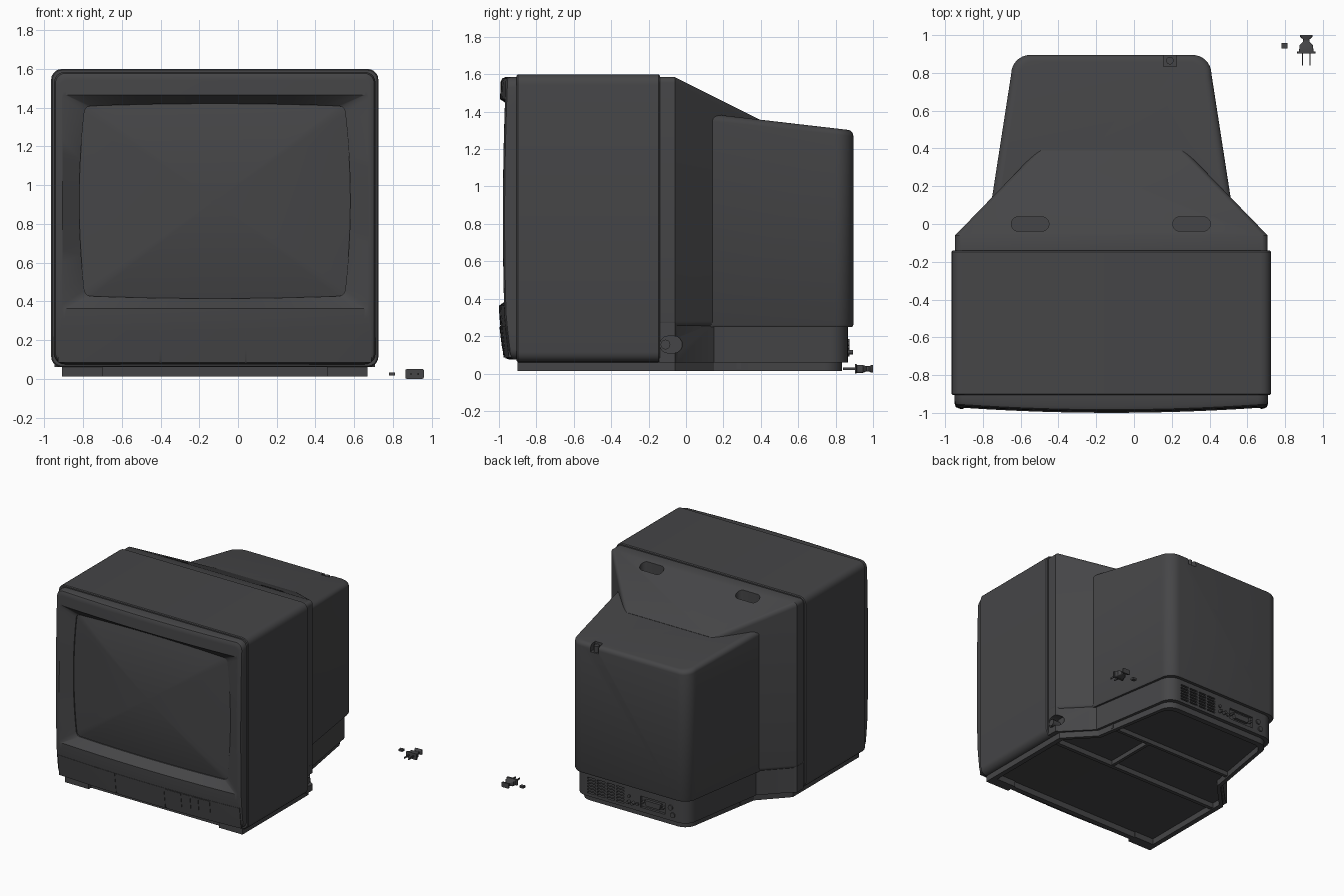
import bpy, bmesh
from math import sin, cos, pi

if "Cube" in bpy.data.objects:
    bpy.data.objects.remove(bpy.data.objects["Cube"])

CX, CZ = -0.12, 0.83          # centre line of the set
mat = bpy.data.materials.new("charcoal")
mat.diffuse_color = (0.06, 0.06, 0.063, 1)
mat.use_nodes = True
mat.node_tree.nodes["Principled BSDF"].inputs["Base Color"].default_value = mat.diffuse_color


def mesh(name, verts, faces):
    me = bpy.data.meshes.new(name)
    me.from_pydata(verts, [], faces)
    bm = bmesh.new()
    bm.from_mesh(me)
    bmesh.ops.recalc_face_normals(bm, faces=bm.faces)
    bm.to_mesh(me)
    bm.free()
    me.materials.append(mat)
    ob = bpy.data.objects.new(name, me)
    bpy.context.collection.objects.link(ob)
    return ob


def loft(name, rings, caps=True, loop=False):
    n, k = len(rings[0]), len(rings)
    faces = [(i * n + j, i * n + (j + 1) % n, (i + 1) % k * n + (j + 1) % n, (i + 1) % k * n + j)
             for i in range(k if loop else k - 1) for j in range(n)]
    if caps and not loop:
        faces += [tuple(range(n)), tuple(range((k - 1) * n, k * n))]
    return mesh(name, [p for r in rings for p in r], faces)


def boxes(name, specs):
    v, f = [], []
    for x0, x1, y0, y1, z0, z1 in specs:
        b = len(v)
        v += [(x, y, z) for z in (z0, z1) for x, y in ((x0, y0), (x1, y0), (x1, y1), (x0, y1))]
        f += [tuple(b + i for i in q) for q in
              ((0, 3, 2, 1), (4, 5, 6, 7), (0, 1, 5, 4), (1, 2, 6, 5), (2, 3, 7, 6), (3, 0, 4, 7))]
    return mesh(name, v, f)


def rrect(cx, cz, hx, hz, r, m=0, bx=0, bz=0, k=6):
    """Rounded rectangle, m extra points per side, sides bulged by bx / bz."""
    pts = []
    for q, (sx, sz) in enumerate(((1, 1), (-1, 1), (-1, -1), (1, -1))):
        arc = [(sx * (hx - r) + r * cos(a), sz * (hz - r) + r * sin(a))
               for a in ((q + i / (k - 1)) * pi / 2 for i in range(k))]
        nx, nz = [(-(hx - r), hz), (-hx, -(hz - r)), (hx - r, -hz), (hx, hz - r)][q]
        ex, ez = arc[-1]
        pts += arc + [(ex + (nx - ex) * t, ez + (nz - ez) * t)
                      for t in ((i + 1) / (m + 1) for i in range(m))]
    return [(cx + x + x / hx * bx * (1 - (z / hz) ** 2), cz + z + z / hz * bz * (1 - (x / hx) ** 2))
            for x, z in pts]


def along_y(ring, y):
    return [(x, y(x, z) if callable(y) else y, z) for x, z in ring]


def rod(name, axis, a0, a1, u, v, ru, rv=None, r=None):
    """Capsule or cylinder section extruded along an axis."""
    rv = rv or ru
    ring = rrect(u, v, ru, rv, r or min(ru, rv) * 0.999)
    put = {'x': lambda p, a: (a, p[0], p[1]), 'y': lambda p, a: (p[0], a, p[1]),
           'z': lambda p, a: (p[0], p[1], a)}[axis]
    return loft(name, [[put(p, a) for p in ring] for a in (a0, a1)])


def cut(ob, *cutters):
    for c in cutters:
        c.hide_render = True
        m = ob.modifiers.new("cut", 'BOOLEAN')
        m.operation, m.solver, m.object = 'DIFFERENCE', 'EXACT', c
        bpy.context.view_layer.objects.active = ob
        bpy.ops.object.modifier_apply(modifier=m.name)
        bpy.data.objects.remove(c)


def plan(half, ax, ay, r=0.1):
    """Mirror a half outline that ends in a rounded back corner."""
    half = half + [(ax + r * cos(a), ay + r * sin(a)) for a in (i * pi / 16 for i in range(9))]
    return [(CX + x, y) for x, y in half] + [(CX - x, y) for x, y in reversed(half)]


def scaled(pts, s, cy, z):
    return [(CX + (x - CX) * s, cy + (y - cy) * s, z(y) if callable(z) else z) for x, y in pts]


# curved front surface of the bezel
def front(x, z, d=0):
    u, w = (x - CX) / 0.83, (z - CZ) / 0.77
    return -1.006 + 0.03 * u * u + 0.017 * w * w + max(0, 0.3 - z) * 0.083 + d


# main case
loft("main_case", [along_y(rrect(CX, CZ, 0.845 - d, 0.77 - d, 0.055 - d), y)
                   for y, d in ((-0.905, 0.006), (-0.899, 0), (-0.147, 0), (-0.14, 0.006))])

# bezel: outer edge, curved face, sloped screen recess
outer = rrect(CX, CZ, 0.805, 0.73, 0.04, 14)
opening = rrect(-0.117, 0.915, 0.79, 0.552, 0.02, 14)
aperture = rrect(CX, 0.918, 0.67, 0.49, 0.03, 14, 0.03, 0.013)
rings = [along_y(rrect(CX, CZ, 0.83 - i, 0.755 - i, 0.055 - i * 0.5, 14), y) for i, y in
         ((0, -0.9), (0, lambda x, z: front(x, z, 0.025)), (0.007, lambda x, z: front(x, z, 0.007)))]
for t in (0, 0.2, 0.4, 0.6, 0.8, 1):
    rings.append(along_y([(a + (c - a) * t, b + (d - b) * t)
                          for (a, b), (c, d) in zip(outer, opening)], front))
rings += [along_y(aperture, -0.925), along_y(aperture, -0.91)]
loft("bezel", rings)

# bulging glass
loft("screen_glass", [along_y([(CX + (x - CX) * s, 0.918 + (z - 0.918) * s) for x, z in aperture],
                              -0.916 - 0.056 * (1 - s * s))
                      for s in (1, 0.9, 0.78, 0.64, 0.48, 0.32, 0.16, 0.03)])


# control strip panels that follow the front curve
def panel(name, x0, x1, z0, z1, d, n=10):
    secs = []
    for i in range(n + 1):
        x = x0 + (x1 - x0) * i / n
        secs.append([(x, front(x, z, e), z) for z, e in
                     ((z0, 0.01), (z0, -d), ((z0 + z1) / 2, -d), (z1, -d), (z1, 0.01))])
    return loft(name, secs)


for nm, x0, x1 in (("left", -0.93, -0.405), ("middle", -0.395, 0.035), ("right", 0.045, 0.69)):
    panel(nm + "_front_panel", x0, x1, 0.085, 0.255, 0.003)
for i, (x0, x1) in enumerate(((0.05, 0.185), (0.195, 0.265), (0.275, 0.335), (0.345, 0.435))):
    panel(f"front_button_{i + 1}", x0, x1, 0.135, 0.25, 0.0065, 4)

# sloping hood behind the case, with two grip slots
hood = loft("rear_hood", [along_y(rrect(CX, (0.25 + t) / 2, h, (t - 0.25) / 2, 0.03), y)
                          for y, h, t in ((-0.145, 0.827, 1.585), (-0.06, 0.827, 1.585),
                                          (0.39, 0.39, 1.36))])
cut(hood, *[rod("slot_cutter", 'z', 1.48, 1.7, x, 0, 0.1, 0.038) for x in (-0.55, 0.305)])

# tube housing with rounded top rim and a cable notch
neck_plan = plan([(0.66, -0.05), (0.63, 0.15)], 0.43, 0.795)
rings = [scaled(neck_plan, 0.99, 0.4, 0.25), scaled(neck_plan, 1, 0.4, 0.262)]
for i in range(6):
    a = i * pi / 10
    rings.append(scaled(neck_plan, 1 - 0.035 * (1 - cos(a)) / 0.52, 0.4,
                        lambda y, a=a: 1.4 - 0.108 * y - 0.035 * (1 - sin(a))))
neck = loft("tube_housing", rings)
cut(neck, boxes("notch_cutter", [(0.155, 0.225, 0.835, 0.95, 1.245, 1.45)]))
rod("cable_hook_post", 'z', 1.24, 1.295, 0.19, 0.865, 0.02)

# skirt below the housing, with vents, port recess and side dial recess
skirt_plan = plan([(0.827, -0.145), (0.827, -0.06), (0.8, -0.045), (0.61, 0.15)], 0.41, 0.765)
skirt = loft("skirt", [scaled(skirt_plan, 1, 0.3, z) for z in (0.06, 0.27)])
cut(skirt,
    boxes("vent_cutter", [(x, x + 0.07, 0.82, 0.9, z, z + 0.012)
                          for x in (-0.055 + 0.085 * i for i in range(4))
                          for z in (0.085 + 0.023 * j for j in range(6))]),
    boxes("port_cutter", [(-0.42, -0.2, 0.845, 0.9, 0.095, 0.185)]),
    rod("dial_cutter", 'x', 0.64, 0.8, -0.08, 0.155, 0.06, 0.045))
rod("side_dial", 'x', 0.63, 0.705, -0.11, 0.155, 0.026)

# rear connectors
loft("data_port", [[(-0.31 + x, y, 0.14 + z) for x, z in
                    ((-0.06, -0.022), (0.06, -0.022), (0.072, 0.022), (-0.072, 0.022))]
                   for y in (0.84, 0.868)])
for i, x in enumerate((-0.4, -0.22)):
    rod(f"port_screw_{i + 1}", 'y', 0.84, 0.875, x, 0.14, 0.01)
for i, (x, z, r, y) in enumerate(((-0.49, 0.11, 0.02, 0.875), (-0.47, 0.165, 0.02, 0.875),
                                  (-0.1, 0.115, 0.012, 0.893), (-0.14, 0.115, 0.012, 0.893),
                                  (-0.1, 0.16, 0.012, 0.875), (-0.175, 0.115, 0.012, 0.875))):
    rod(f"rear_knob_{i + 1}", 'y', 0.84, y, x, z, r)

# plinth rim, floor ribs and front feet
plinth = plan([(0.79, -0.87), (0.79, -0.06), (0.59, 0.15)], 0.39, 0.735)
loft("plinth_rim", [scaled(plinth, s, -0.03, z) for s, z in
                    ((1, 0.063), (1, 0.013), (0.95, 0.013), (0.95, 0.063))], loop=True)
boxes("floor_ribs", [(CX - 0.77, CX + 0.77, -0.16, -0.13, 0.02, 0.063),
                     (CX - 0.57, CX + 0.57, 0.27, 0.295, 0.025, 0.063),
                     (CX + 0.2, CX + 0.225, -0.14, 0.28, 0.025, 0.063)])
for nm, s in (("left", -1), ("right", 1)):
    a, b = sorted((CX + s * 0.79, CX + s * 0.58))
    boxes(nm + "_front_foot", [(a, b, -0.9, -0.82, 0.013, 0.065)])

# loose mains plug with prongs, and a small loose connector
loft("plug_body", [along_y(rrect(0.912, 0.025, hx, hz, 0.008, k=4), y) for y, hx, hz in
                   ((0.903, 0.048, 0.025), (0.912, 0.048, 0.025), (0.913, 0.038, 0.022),
                    (0.945, 0.036, 0.021), (0.965, 0.018, 0.014), (0.978, 0.018, 0.014),
                    (0.99, 0.032, 0.02), (1.0, 0.033, 0.02))])
boxes("plug_prongs", [(x - 0.003, x + 0.003, 0.84, 0.905, 0.019, 0.031) for x in (0.893, 0.931)])
boxes("loose_connector", [(0.78, 0.812, 0.93, 0.958, 0.017, 0.033)])

# smooth shading with sharp edges kept
bpy.ops.object.select_all(action='SELECT')
bpy.context.view_layer.objects.active = hood
bpy.ops.object.shade_smooth_by_angle(angle=0.55)
